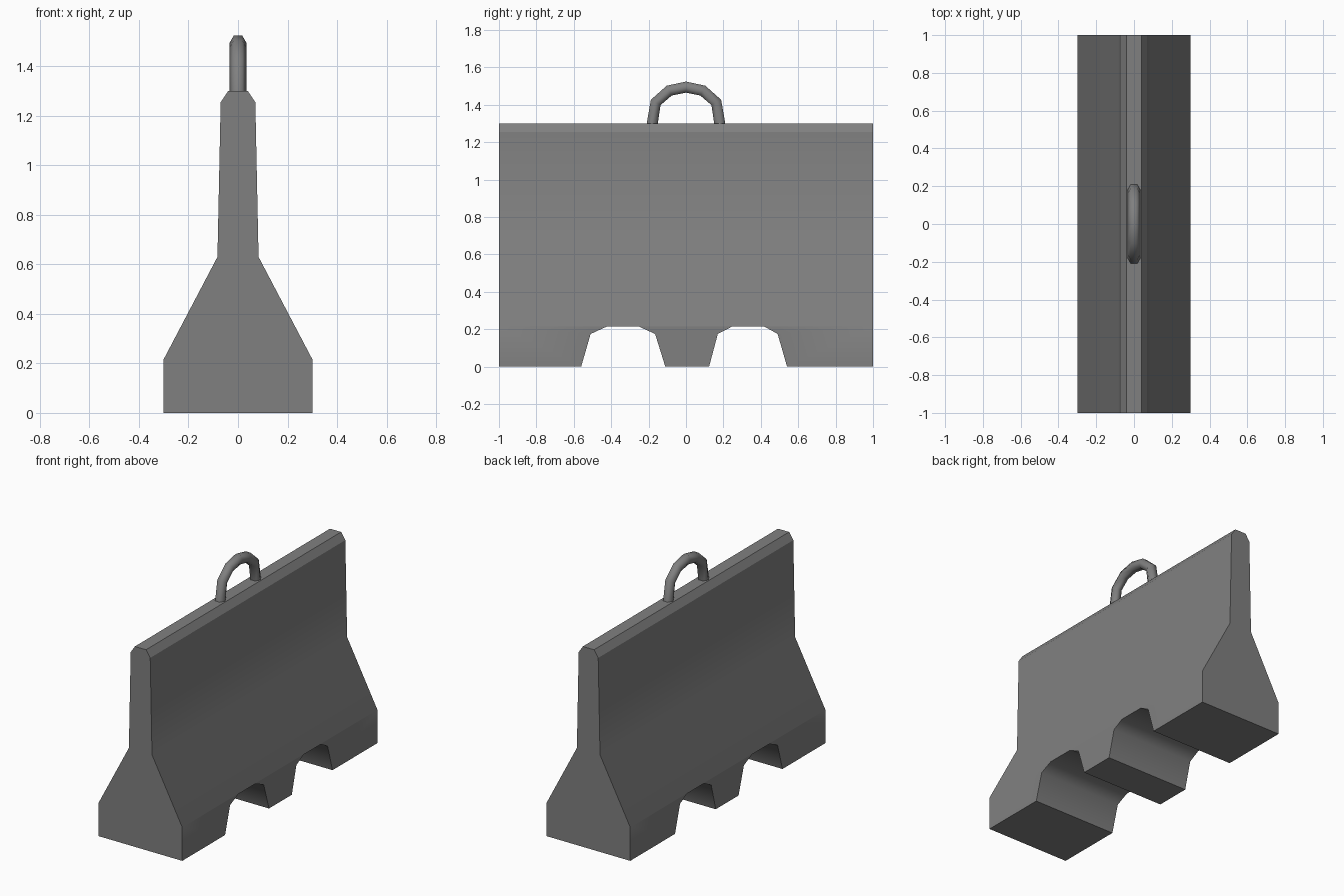
import bpy, bmesh, math
from mathutils import Vector

cube = bpy.data.objects.get("Cube")
if cube:
    bpy.data.objects.remove(cube, do_unlink=True)

# Single concrete grey
grey = bpy.data.materials.new("concrete grey")
grey.use_nodes = True
colour = (0.216, 0.216, 0.216, 1)
grey.diffuse_color = colour
grey.node_tree.nodes["Principled BSDF"].inputs["Base Color"].default_value = colour


def make_object(name, bm):
    bmesh.ops.recalc_face_normals(bm, faces=bm.faces)
    mesh = bpy.data.meshes.new(name)
    bm.to_mesh(mesh)
    bm.free()
    mesh.materials.append(grey)
    obj = bpy.data.objects.new(name, mesh)
    bpy.context.collection.objects.link(obj)
    return obj


def prism(name, outline, start, depth):
    """Extrude an outline of 3D points from start along depth."""
    bm = bmesh.new()
    face = bm.faces.new([bm.verts.new(Vector(p) + start) for p in outline])
    new = bmesh.ops.extrude_face_region(bm, geom=[face])["geom"]
    moved = [v for v in new if isinstance(v, bmesh.types.BMVert)]
    bmesh.ops.translate(bm, verts=moved, vec=depth)
    return make_object(name, bm)


def smooth_shade(obj, is_soft):
    """Smooth all faces, keeping edges sharp where is_soft fails."""
    bm = bmesh.new()
    bm.from_mesh(obj.data)
    for f in bm.faces:
        f.smooth = True
    for e in bm.edges:
        e.smooth = is_soft(e)
    bm.to_mesh(obj.data)
    bm.free()


# Barrier wall: mirrored cross-section run along y
half = [(0.30, 0), (0.30, 0.217), (0.083, 0.63), (0.07, 1.255), (0.04, 1.30)]
section = [(x, 0, z) for x, z in half] + [(-x, 0, z) for x, z in reversed(half)]
barrier = prism("barrier_wall", section, Vector((0, -1, 0)), Vector((0, 2, 0)))

# Two lifting slots cut through the foot
slots = [
    [(-0.575, -0.05), (-0.51, 0.175), (-0.425, 0.214),
     (-0.25, 0.214), (-0.165, 0.175), (-0.095, -0.05)],
    [(0.11, -0.05), (0.17, 0.175), (0.245, 0.214),
     (0.42, 0.214), (0.49, 0.175), (0.555, -0.05)],
]
for i, outline in enumerate(slots):
    cutter = prism(f"slot_cutter_{i + 1}", [(0, y, z) for y, z in outline],
                   Vector((-0.5, 0, 0)), Vector((1, 0, 0)))
    mod = barrier.modifiers.new("slot", 'BOOLEAN')
    mod.operation = 'DIFFERENCE'
    mod.solver = 'EXACT'
    mod.object = cutter
    bpy.context.view_layer.objects.active = barrier
    bpy.ops.object.modifier_apply(modifier=mod.name)
    bpy.data.objects.remove(cutter, do_unlink=True)


def wall_soft(e):
    a, b = (v.co for v in e.verts)
    inside_slot = abs(a.z - b.z) < 0.001 and abs(a.y - b.y) < 0.001 and 0.1 < a.z < 0.25
    return inside_slot or e.calc_face_angle(math.pi) < math.radians(30)


smooth_shade(barrier, wall_soft)

# Lifting loop: hexagonal bar swept along an arch
side = [(0.182, 1.29), (0.162, 1.413), (0.09, 1.476)]
path = [Vector((0, -y, z)) for y, z in side] + [Vector((0, 0, 1.495))]
path += [Vector((0, y, z)) for y, z in reversed(side)]
radius, sides = 0.034, 6
bm = bmesh.new()
rings = []
for i, p in enumerate(path):
    into = (p - path[max(i - 1, 0)]).normalized()
    out = (path[min(i + 1, len(path) - 1)] - p).normalized()
    along = (into + out).normalized()
    normal = along.cross(Vector((1, 0, 0)))
    ring = []
    for k in range(sides):
        a = math.tau * k / sides
        ring.append(bm.verts.new(p + Vector((radius * math.cos(a), 0, 0))
                                 + normal * radius * math.sin(a)))
    rings.append(ring)
for r, s in zip(rings, rings[1:]):
    for k in range(sides):
        n = (k + 1) % sides
        bm.faces.new((r[k], r[n], s[n], s[k]))
bm.faces.new(rings[0])
bm.faces.new(rings[-1])
loop = make_object("lifting_loop", bm)
smooth_shade(loop, lambda e: e.calc_face_angle(math.pi) < math.radians(65))
